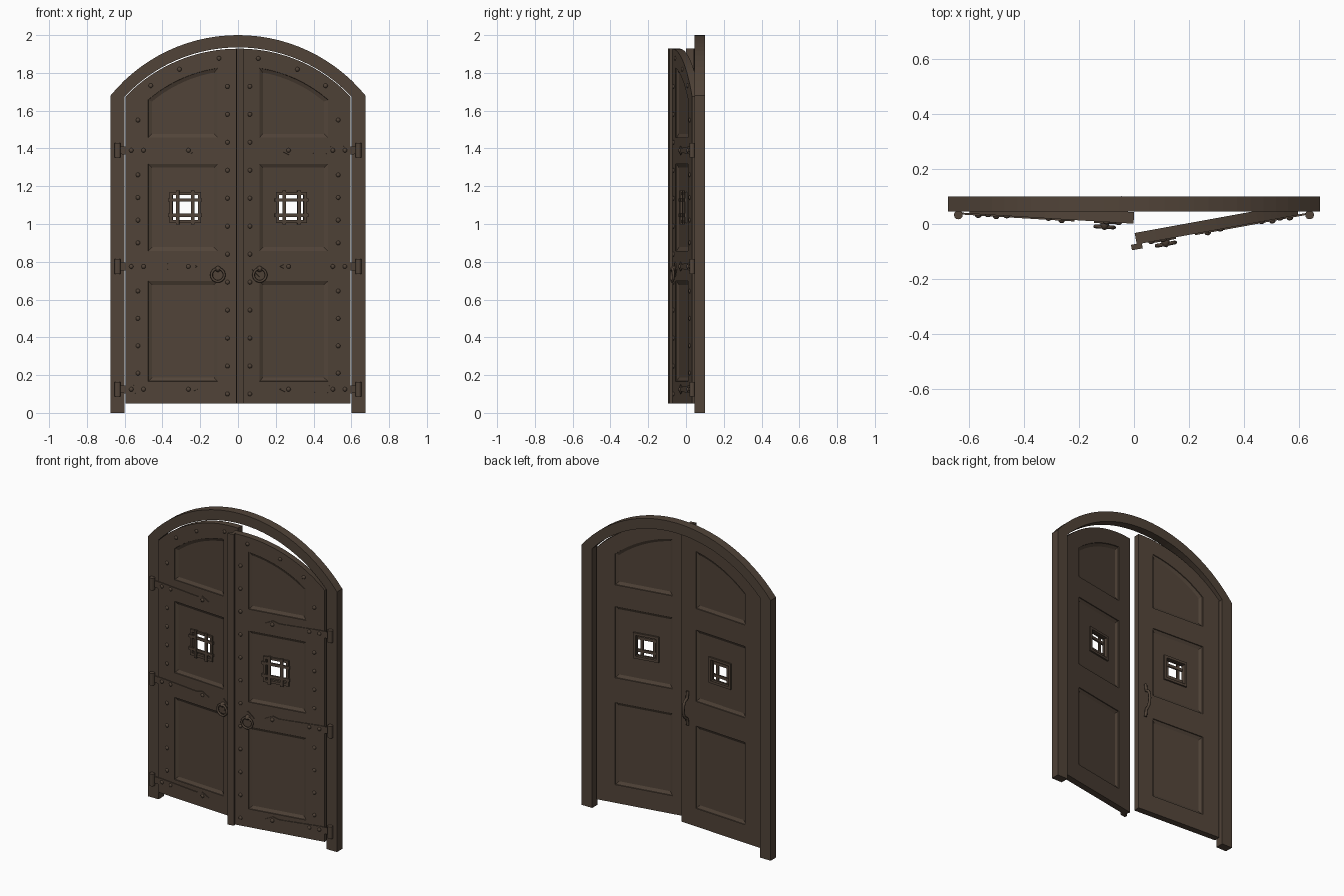
import bpy, bmesh, math
from mathutils import Matrix, Vector

if "Cube" in bpy.data.objects:
    bpy.data.objects.remove(bpy.data.objects["Cube"])

wood = bpy.data.materials.new("dark_brown")
wood.diffuse_color = (0.082, 0.057, 0.040, 1)
wood.use_nodes = True
wood.node_tree.nodes["Principled BSDF"].inputs["Base Color"].default_value = wood.diffuse_color

FRONT, BACK = 0.040, 0.082          # leaf faces while closed
PIVOT = Vector((0.637, 0.033, 0))   # hinge axis
ARC_Z, ARC_R = 1.10, 0.828          # arch centre height and leaf radius


def finish(name, bm, smooth=False):
    bmesh.ops.recalc_face_normals(bm, faces=bm.faces)
    me = bpy.data.meshes.new(name)
    bm.to_mesh(me)
    bm.free()
    me.materials.append(wood)
    if smooth:
        me.shade_smooth()
    ob = bpy.data.objects.new(name, me)
    bpy.context.collection.objects.link(ob)
    return ob


def loft(bm, loops):
    """Closed solid through (y, outline) loops of equal point count."""
    rings = [[bm.verts.new((x, y, z)) for x, z in pts] for y, pts in loops]
    n = len(rings[0])
    for a, b in zip(rings, rings[1:]):
        for i in range(n):
            bm.faces.new((a[i], a[(i + 1) % n], b[(i + 1) % n], b[i]))
    bm.faces.new(rings[0])
    bm.faces.new(rings[-1])


def rect(x0, x1, z0, z1):
    return [(x0, z0), (x1, z0), (x1, z1), (x0, z1)]


def bar(bm, x0, x1, z0, z1, y0, y1):
    loft(bm, [(y0, rect(x0, x1, z0, z1)), (y1, rect(x0, x1, z0, z1))])


def arched(x0, x1, z0, r, n=14):
    top = [x1 + (x0 - x1) * i / n for i in range(n + 1)]
    return [(x0, z0), (x1, z0)] + [(x, ARC_Z + math.sqrt(r * r - x * x)) for x in top]


def dome(bm, x, y, z, r, depth):
    m = Matrix.Translation((x, y, z)) @ Matrix.Diagonal((r, depth, r, 1))
    bmesh.ops.create_uvsphere(bm, u_segments=10, v_segments=6, radius=1, matrix=m)


def torus(bm, c, R, r, n=24, k=8):
    rings = []
    for i in range(n):
        a = 2 * math.pi * i / n
        rings.append([bm.verts.new((c[0] + (R + r * math.cos(b)) * math.cos(a), c[1] + r * math.sin(b),
                                    c[2] + (R + r * math.cos(b)) * math.sin(a)))
                      for b in (2 * math.pi * j / k for j in range(k))])
    for i in range(n):
        p, q = rings[i], rings[(i + 1) % n]
        for j in range(k):
            bm.faces.new((p[j], p[(j + 1) % k], q[(j + 1) % k], q[j]))


def panel(inset, kind):
    x0, x1 = 0.105 + inset, 0.478 - inset
    if kind == "top":
        return arched(x0, x1, 1.455 + inset, ARC_R - 0.093 - inset)
    z0, z1 = {"low": (0.165, 0.70), "mid": (0.855, 1.32)}[kind]
    return rect(x0, x1, z0 + inset, z1 - inset)


WX, WZ, WH = 0.28, 1.087, 0.07      # window centre and half size


def build_leaf(side, label, angle):
    parts = []
    # Leaf slab with moulded panel recesses on both faces and a window hole
    bm = bmesh.new()
    outline = arched(0.001, 0.597, 0.05, ARC_R, 24)
    loft(bm, [(FRONT, outline), (BACK, outline)])
    leaf = finish(label + "_leaf", bm)
    bm = bmesh.new()
    for kind in ("low", "mid", "top"):
        for y, d in ((FRONT, 1), (BACK, -1)):
            loft(bm, [(y - d * 0.01, panel(0, kind)), (y + d * 0.005, panel(0.003, kind)),
                      (y + d * 0.014, panel(0.022, kind))])
    cut1 = finish("panel_cutter", bm)
    bm = bmesh.new()
    bar(bm, WX - WH, WX + WH, WZ - WH, WZ + WH, 0, 0.2)
    cut2 = finish("window_cutter", bm)
    for c in (cut1, cut2):
        c.hide_render = True
        mod = leaf.modifiers.new("cut", 'BOOLEAN')
        mod.object, mod.solver = c, 'EXACT'
        bpy.context.view_layer.objects.active = leaf
        bpy.ops.object.modifier_apply(modifier=mod.name)
        bpy.data.objects.remove(c)
    parts.append(leaf)

    # Window trim and crossed grille bars
    bm = bmesh.new()
    o = WH + 0.013
    for y0, y1 in ((0.045, 0.056), (0.066, 0.078)):
        for s in (-1, 1):
            a, b = sorted((s * (WH - 0.003), s * o))
            bar(bm, WX + a, WX + b, WZ - o, WZ + o, y0, y1)
            bar(bm, WX - WH, WX + WH, WZ + a, WZ + b, y0, y1)
    for s in (-1, 1):
        c = s * 0.04
        bar(bm, WX + c - .009, WX + c + .009, WZ - .09, WZ + .09, 0.038, 0.048)
        bar(bm, WX - .09, WX + .09, WZ + c - .009, WZ + c + .009, 0.041, 0.051)
    parts.append(finish(label + "_window_grille", bm))

    # Strap hinges with barrels, and all round-headed studs
    straps, barrels, studs = bmesh.new(), bmesh.new(), bmesh.new()
    for z in (0.125, 0.775, 1.39):
        prof = [(0.64, .02), (0.57, .022), (0.33, .013), (0.30, .013), (0.265, .024), (0.215, 0)]
        pts = [(x, z + h) for x, h in prof] + [(x, z - h) for x, h in prof[-2::-1]]
        loft(straps, [(FRONT - 0.005, pts), (FRONT + 0.002, pts)])
        bmesh.ops.create_cone(barrels, cap_ends=True, segments=14, radius1=0.016, radius2=0.016,
                              depth=0.078, matrix=Matrix.Translation((PIVOT.x, PIVOT.y, z)))
        for x in (0.565, 0.50, 0.262):
            dome(studs, x, FRONT - 0.005, z, 0.012, 0.009)
    for i in range(12):
        dome(studs, 0.055, FRONT, 0.1 + 0.148 * i, 0.012, 0.009)
    for z in (0.21, 0.355, 0.50, 0.645, 0.90, 1.02, 1.14, 1.26, 1.55):
        dome(studs, 0.53, FRONT, z, 0.012, 0.009)
    for x in (0.10, 0.31, 0.462):
        dome(studs, x, FRONT, ARC_Z + math.sqrt((ARC_R - 0.045) ** 2 - x * x), 0.012, 0.009)
    parts += [finish(label + "_hinge_straps", straps), finish(label + "_hinge_barrels", barrels),
              finish(label + "_studs", studs, True)]

    # Ring pull on a diamond plate
    bm = bmesh.new()
    diamond = [(0.105, 0.72), (0.145, 0.76), (0.105, 0.80), (0.065, 0.76)]
    loft(bm, [(FRONT - 0.006, diamond), (FRONT + 0.001, diamond)])
    parts.append(finish(label + "_ring_plate", bm))
    bm = bmesh.new()
    dome(bm, 0.105, FRONT - 0.006, 0.762, 0.016, 0.024)
    torus(bm, (0.105, FRONT - 0.018, 0.73), 0.034, 0.007)
    parts.append(finish(label + "_ring_pull", bm, True))

    if side > 0:
        # Cover strip over the meeting edge
        bm = bmesh.new()
        bar(bm, -0.02, 0.02, 0.05, 1.93, FRONT - 0.018, FRONT + 0.002)
        parts.append(finish("cover_strip", bm))
    else:
        # Curved grab handle on the inner face
        cu = bpy.data.curves.new("inner_handle", 'CURVE')
        cu.dimensions, cu.bevel_depth, cu.bevel_resolution = '3D', 0.009, 2
        cu.use_fill_caps = True
        sp = cu.splines.new('POLY')
        path = [(.004, .69), (.009, .72), (.012, .735), (.035, .75), (.044, .775), (.046, .80),
                (.044, .825), (.035, .85), (.012, .865), (.009, .88), (.004, .91)]
        sp.points.add(len(path) - 1)
        for p, (dy, z) in zip(sp.points, path):
            p.co = (0.05, BACK + dy, z, 1)
        tmp = bpy.data.objects.new("tmp", cu)
        me = bpy.data.meshes.new_from_object(tmp)
        bpy.data.objects.remove(tmp)
        me.materials.clear()
        me.materials.append(wood)
        ob = bpy.data.objects.new("inner_handle", me)
        bpy.context.collection.objects.link(ob)
        parts.append(ob)

    # Swing the leaf about its hinge, then mirror it for the left side
    m = Matrix.Translation(PIVOT) @ Matrix.Rotation(math.radians(angle), 4, 'Z') @ Matrix.Translation(-PIVOT)
    m = Matrix.Diagonal((side, 1, 1, 1)) @ m
    for ob in parts:
        ob.data.transform(m)
        if side < 0:
            ob.data.flip_normals()


# Arched door frame: jambs and arch in one piece
def arc(half, spring, top, n=28):
    rise = top - spring
    r = (half * half + rise * rise) / (2 * rise)
    a = math.asin(half / r)
    return [(r * math.sin(a - 2 * a * i / n), top - r + r * math.cos(a - 2 * a * i / n)) for i in range(n + 1)]


bm = bmesh.new()
outer = [(0.675, 0)] + arc(0.675, 1.68, 2.0) + [(-0.675, 0)]
inner = [(0.60, 0)] + arc(0.60, 1.675, 1.935) + [(-0.60, 0)]
rows = [[bm.verts.new((x, y, z)) for x, z in pts]
        for y, pts in ((0.046, outer), (0.046, inner), (0.10, inner), (0.10, outer))]
for k in range(4):
    a, b = rows[k], rows[(k + 1) % 4]
    for i in range(len(a) - 1):
        bm.faces.new((a[i], a[i + 1], b[i + 1], b[i]))
for end in (0, -1):
    bm.faces.new([r[end] for r in rows])
finish("door_frame", bm)

build_leaf(1, "right", 10.3)
build_leaf(-1, "left", 3.5)
